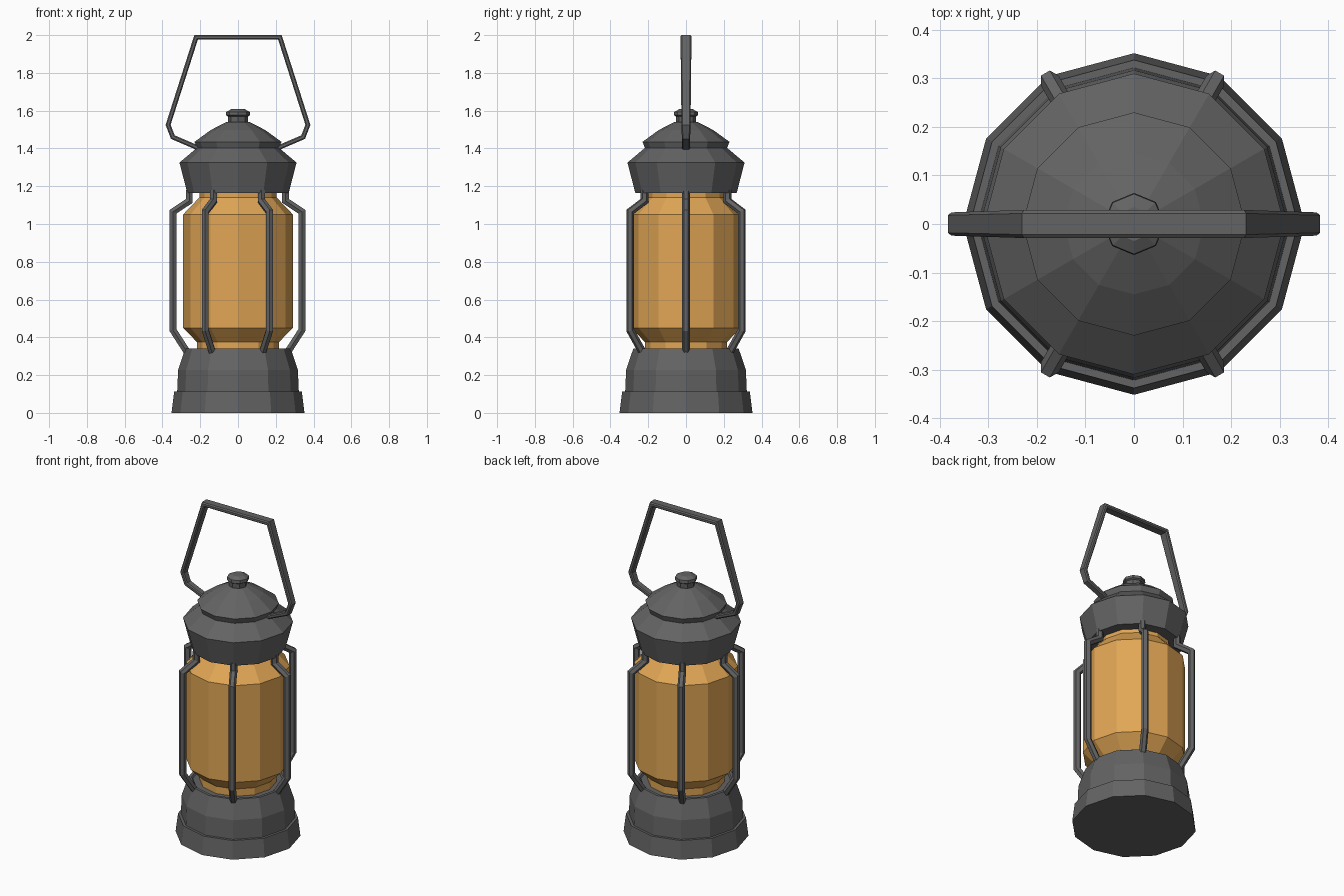
import bpy, bmesh, math
from mathutils import Vector, Matrix

if "Cube" in bpy.data.objects:
    bpy.data.objects.remove(bpy.data.objects["Cube"])


def material(name, colour):
    mat = bpy.data.materials.new(name)
    mat.diffuse_color = colour
    mat.use_nodes = True
    mat.node_tree.nodes["Principled BSDF"].inputs["Base Color"].default_value = mat.diffuse_color
    return mat


iron = material("dark_iron", (0.125, 0.125, 0.128, 1))
amber = material("amber_glass", (0.75, 0.38, 0.09, 1))


def finish(name, bm, mat):
    bmesh.ops.recalc_face_normals(bm, faces=bm.faces[:])
    me = bpy.data.meshes.new(name)
    bm.to_mesh(me)
    bm.free()
    ob = bpy.data.objects.new(name, me)
    bpy.context.collection.objects.link(ob)
    me.materials.append(mat)
    return ob


def skin(bm, rings):
    """Join successive rings with quads and cap both ends."""
    n = len(rings[0])
    for a, b in zip(rings, rings[1:]):
        for i in range(n):
            j = (i + 1) % n
            bm.faces.new((a[i], a[j], b[j], b[i]))
    bm.faces.new(rings[0][::-1])
    bm.faces.new(rings[-1])


def lathe(name, profile, sides=12, mat=iron):
    """Flat-faced turned solid from (radius, z) points."""
    bm = bmesh.new()
    rings = []
    for r, z in profile:
        rings.append([bm.verts.new((r * math.cos(2 * math.pi * i / sides),
                                    r * math.sin(2 * math.pi * i / sides), z))
                      for i in range(sides)])
    skin(bm, rings)
    return finish(name, bm, mat)


def sweep(bm, path, widths, thick, section, matrix=Matrix()):
    """Mitred sweep of a section along an (x, z) path; width runs along y."""
    pts = [Vector(p) for p in path]
    rings = []
    for k, p in enumerate(pts):
        d0 = (p - pts[k - 1]).normalized() if k else (pts[1] - p).normalized()
        d1 = (pts[k + 1] - p).normalized() if k < len(pts) - 1 else d0
        n0, n1 = Vector((-d0.y, d0.x)), Vector((-d1.y, d1.x))
        m = (n0 + n1).normalized()
        m /= m.dot(n0)
        rings.append([bm.verts.new(matrix @ Vector((p.x + m.x * s * thick, w * widths[k],
                                                    p.y + m.y * s * thick)))
                      for s, w in section])
    skin(bm, rings)


# Stepped base
lathe("base", [(0.352, 0), (0.338, 0.112), (0.322, 0.112), (0.317, 0.228),
               (0.279, 0.34), (0.262, 0.34), (0.255, 0.33)])

# Glass globe
lathe("glass_globe", [(0.217, 0.32), (0.217, 0.375), (0.291, 0.45), (0.291, 1.05),
                      (0.205, 1.14), (0.205, 1.18)], mat=amber)

# Cap, with the lipped dome above it
lathe("cap", [(0.268, 1.163), (0.31, 1.325), (0.215, 1.405)])
lathe("dome", [(0.215, 1.395), (0.23, 1.435), (0.145, 1.497), (0.06, 1.541)])
lathe("top_knob", [(0.05, 1.52), (0.054, 1.57), (0.064, 1.576), (0.062, 1.594),
                   (0.035, 1.608)], sides=8)

# Six guard bars around the globe
hexagon = [(math.sin(math.radians(60 * i)), math.cos(math.radians(60 * i)))
           for i in range(6)]
bm = bmesh.new()
bar = [(0.268, 0.325), (0.341, 0.438), (0.341, 1.065), (0.255, 1.122), (0.255, 1.18)]
for k in range(6):
    sweep(bm, bar, [0.021] * 5, 0.021, hexagon,
          Matrix.Translation((-0.003, 0, 0)) @ Matrix.Rotation(math.radians(60 * k), 4, 'Z'))
finish("guard_bars", bm, iron)

# Carrying handle, wider towards the top
half = [(0.205, 1.4), (0.345, 1.46), (0.37, 1.525), (0.222, 1.988)]
path = half + [(-x, z) for x, z in reversed(half)]
w = [0.02, 0.022, 0.024, 0.029]
octagon = [(1, 0.75), (1, -0.75), (0.5, -1), (-0.5, -1),
           (-1, -0.75), (-1, 0.75), (-0.5, 1), (0.5, 1)]
bm = bmesh.new()
sweep(bm, path, w + w[::-1], 0.0125, octagon)
finish("carry_handle", bm, iron)
